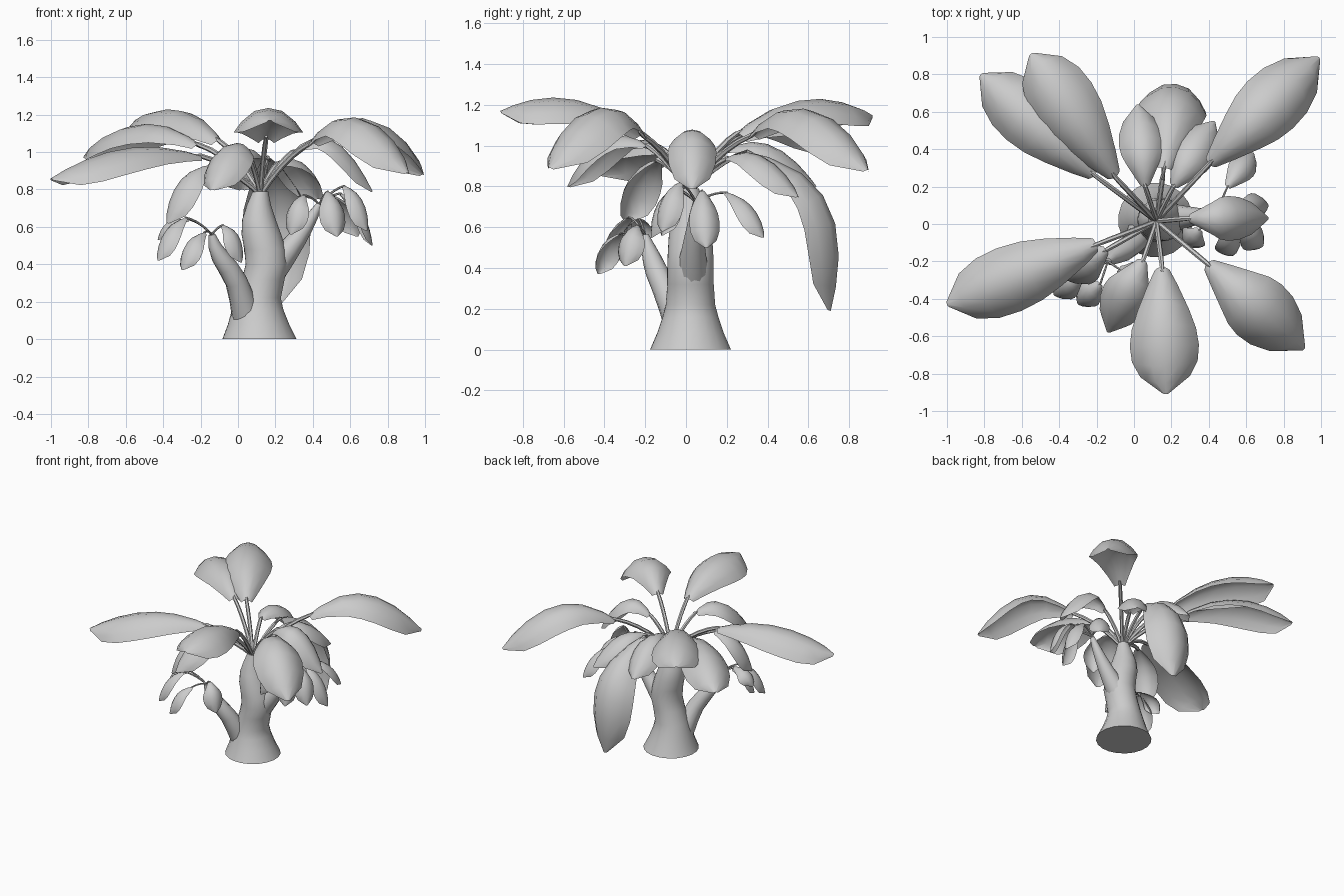
import bpy, math
from mathutils import Vector as V

if "Cube" in bpy.data.objects:
    bpy.data.objects.remove(bpy.data.objects["Cube"])

UP = V((0, 0, 1))


def make(name, verts, faces, angle=40):
    me = bpy.data.meshes.new(name)
    me.from_pydata([tuple(v) for v in verts], [], faces)
    ob = bpy.data.objects.new(name, me)
    bpy.context.collection.objects.link(ob)
    bpy.ops.object.select_all(action='DESELECT')
    ob.select_set(True)
    bpy.context.view_layer.objects.active = ob
    bpy.ops.object.shade_smooth_by_angle(angle=math.radians(angle))
    return ob


def bezier(a, mid, b, n):
    # quadratic curve passing through mid at its middle
    c = 2 * mid - (a + b) / 2
    return [a * (1 - t) ** 2 + c * 2 * t * (1 - t) + b * t * t
            for t in [i / n for i in range(n + 1)]]


def tube(name, pts, radii, sides, axis=None):
    verts, faces = [], []
    for i, p in enumerate(pts):
        d = axis or (pts[min(i + 1, len(pts) - 1)] - pts[max(i - 1, 0)]).normalized()
        u = d.cross(V((0.13, 0.99, 0.05))).normalized()
        w = d.cross(u)
        for k in range(sides):
            a = 2 * math.pi * k / sides
            verts.append(p + (u * math.cos(a) + w * math.sin(a)) * radii[i])
    for i in range(len(pts) - 1):
        for k in range(sides):
            k2 = (k + 1) % sides
            faces.append((i * sides + k, i * sides + k2,
                          (i + 1) * sides + k2, (i + 1) * sides + k))
    faces.append(tuple(reversed(range(sides))))
    faces.append(tuple((len(pts) - 1) * sides + k for k in range(sides)))
    return make(name, verts, faces)


# Leaf outline: (position along the midrib, relative half width)
OUTLINE = [(0, .22), (.10, .44), (.28, .74), (.45, .93), (.62, 1), (.78, .95), (.91, .72), (1, .10)]
ACROSS = [-1, -0.78, -0.4, 0, 0.4, 0.78, 1]


def blade(name, base, tip, width, rise, out=0.0):
    # arched leaf: drooping edges either side of the midrib
    flat = V((tip.x - base.x, tip.y - base.y, 0)).normalized()
    mid = (base + tip) / 2 + UP * rise + flat * out
    ctrl = 2 * mid - (base + tip) / 2
    side = flat.cross(UP)
    verts, faces, line = [], [], []
    m = len(ACROSS)
    for t, w in OUTLINE:
        p = base * (1 - t) ** 2 + ctrl * 2 * t * (1 - t) + tip * t * t
        d = ((ctrl - base) * (1 - t) + (tip - ctrl) * t).normalized()
        nor = side.cross(d).normalized()
        h = w * width / 2
        line.append(p)
        for s in ACROSS:
            verts.append(p + side * (s * h) - nor * (0.7 * abs(s) ** 2.3 * h))
    for i in range(len(OUTLINE) - 1):
        for k in range(m - 1):
            a = i * m + k
            faces.append((a, a + 1, a + m + 1, a + m))
    make(name, verts, faces, 45)
    return line


def leaf(name, root, base, tip, width, rise, out=0.0, thick=0.014):
    base, tip = V(base), V(tip)
    line = blade(name, base, tip, width, rise, out)
    # stalk reaches just into the blade
    sag = (root + base) / 2 + UP * (0.08 * (base - root).length)
    pts = bezier(root, sag, base, 5) + [base.lerp(line[1], 0.4) - UP * thick * 0.5]
    tube(name + "_stalk", pts, [thick] * 5 + [thick * 0.9, thick * 0.5], 6)


# Trunk with flared foot and a slight S-bend
trunk = [(.115, 0, .20), (.110, .08, .165), (.105, .16, .138), (.108, .22, .122),
         (.135, .32, .115), (.155, .40, .115), (.145, .48, .112), (.125, .56, .107),
         (.112, .64, .090), (.112, .72, .064), (.120, .79, .042)]
tube("trunk", [V((x, .022, z)) for x, z, r in trunk], [r for x, z, r in trunk], 20, UP)

# Two side branches, the left one bowed outward near its tip
left_branch = [(.045, -.03, .13), (.02, -.07, .22), (-.01, -.11, .31),
               (-.055, -.145, .385), (-.095, -.165, .44), (-.125, -.185, .50), (-.14, -.20, .56)]
left_path = [V(p) for p in left_branch]
tube("left_branch", left_path, [.08, .068, .06, .055, .048, .035, .018], 12)
right_path = bezier(V((.17, .03, .36)), V((.32, .04, .54)), V((.435, .05, .72)), 6)
tube("right_branch", right_path, [.085, .072, .06, .05, .04, .03, .017], 12)

# Crown leaves: base, tip, width, rise, outward bulge
crown = [
    ((.40, .32, 1.05), (.99, .89, .88), .35, .21, 0),
    ((-.10, .25, 1.06), (-.55, .91, 1.15), .36, .12, 0),
    ((-.21, .26, 1.04), (-.82, .80, .98), .34, .14, 0),
    ((.16, .30, .97), (.22, .71, .19), .37, .14, .19),
    ((-.20, -.11, .98), (-1.0, -.43, .86), .36, .10, 0),
    ((.15, -.23, 1.07), (.17, -.91, 1.17), .37, .11, 0),
    ((.39, -.21, 1.05), (.91, -.67, .89), .36, .21, 0),
    ((.29, .03, 1.0), (.72, .03, .79), .24, .17, 0),
    ((.06, .20, .98), (.02, .64, .80), .24, .11, 0),
    ((.21, .20, .94), (.43, .55, .75), .23, .10, 0),
    ((.05, -.19, 1.0), (-.14, -.58, .80), .26, .13, 0),
    ((-.15, -.14, .93), (-.38, -.29, .62), .22, .07, .04),
]
for i, (b, t, w, r, o) in enumerate(crown):
    leaf(f"crown_leaf_{i + 1}", V((.12, .015, .77)), b, t, w, r, o)

# Small leaves at the branch tips
left_leaves = [
    ((-.28, -.28, .65), (-.43, -.38, .42)),
    ((-.26, -.23, .64), (-.43, -.23, .53)),
    ((-.18, -.32, .57), (-.30, -.43, .37)),
    ((-.08, -.24, .61), (.02, -.30, .41)),
]
right_leaves = [
    ((.55, .08, .78), (.72, .10, .50)),
    ((.50, .20, .77), (.64, .38, .55)),
    ((.48, -.05, .79), (.53, -.17, .55)),
    ((.57, -.03, .82), (.69, -.12, .58)),
    ((.35, -.03, .77), (.28, -.12, .56)),
]
for side, path, leaves in (("left", left_path, left_leaves),
                           ("right", right_path, right_leaves)):
    for i, (b, t) in enumerate(leaves):
        leaf(f"{side}_branch_leaf_{i + 1}", path[-1], b, t, .15, .04, .03, .006)
